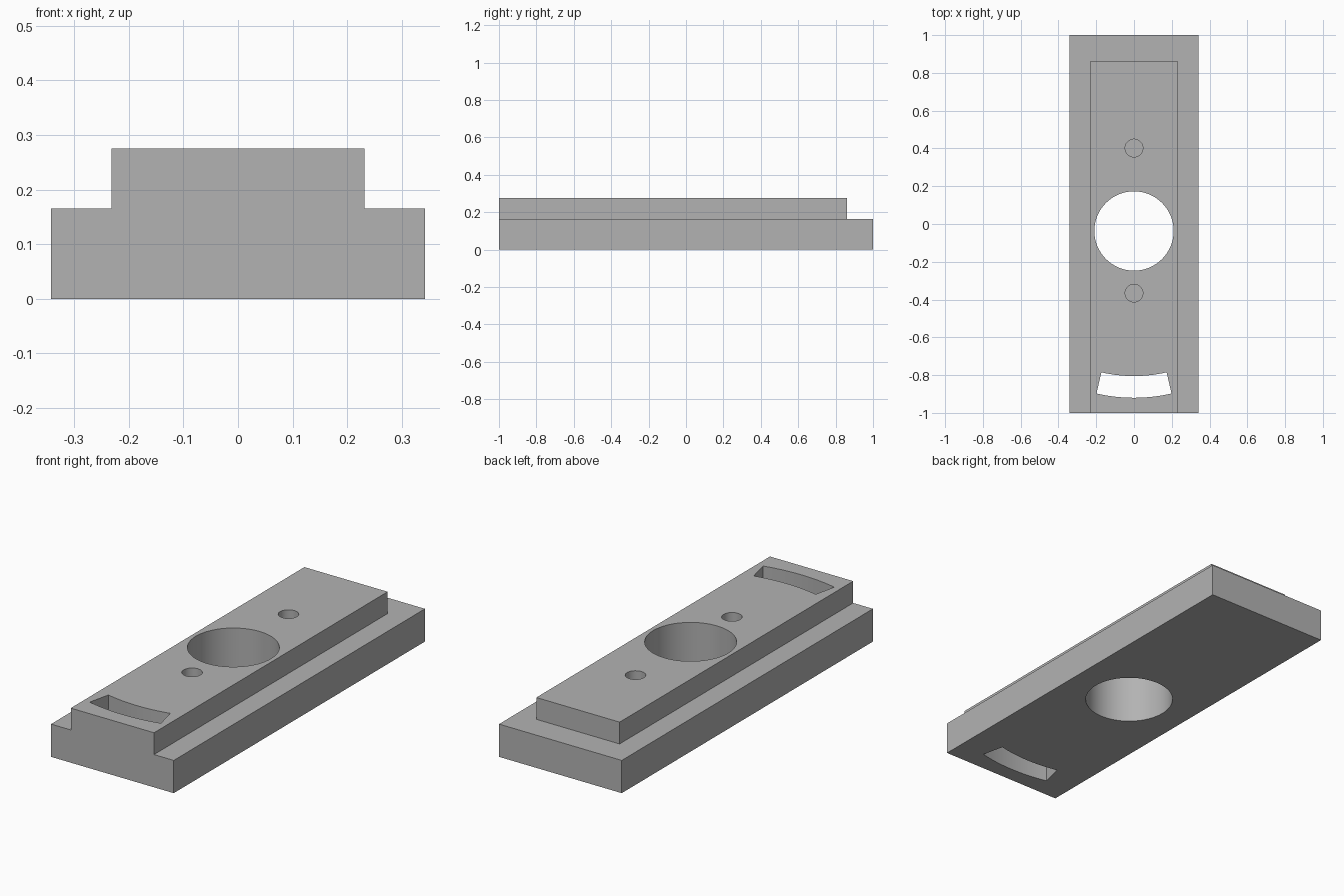
import bpy, bmesh, math

if "Cube" in bpy.data.objects:
    bpy.data.objects.remove(bpy.data.objects["Cube"], do_unlink=True)

HALF_W, RAIL_W = 0.342, 0.232      # half widths of base and raised rail
BASE_H, TOP_H = 0.165, 0.275
RAIL_END = 0.86
BORE_Y = -0.037

grey = bpy.data.materials.new("plain grey")
grey.use_nodes = True
grey.diffuse_color = (0.45, 0.45, 0.45, 1)
grey.node_tree.nodes["Principled BSDF"].inputs["Base Color"].default_value = (0.45, 0.45, 0.45, 1)


def prism(name, points, direction):
    """Extrude a closed outline of 3D points along a direction."""
    bm = bmesh.new()
    face = bm.faces.new([bm.verts.new(p) for p in points])
    grown = bmesh.ops.extrude_face_region(bm, geom=[face])
    verts = [v for v in grown["geom"] if isinstance(v, bmesh.types.BMVert)]
    bmesh.ops.translate(bm, verts=verts, vec=direction)
    bmesh.ops.recalc_face_normals(bm, faces=bm.faces[:])
    mesh = bpy.data.meshes.new(name)
    bm.to_mesh(mesh)
    bm.free()
    mesh.materials.append(grey)
    obj = bpy.data.objects.new(name, mesh)
    bpy.context.collection.objects.link(obj)
    return obj


def arc(radius, start, end, steps, y, z):
    """Points on an arc about (0, y), with angles measured from -y."""
    angles = [start + (end - start) * i / steps for i in range(steps + 1)]
    return [(radius * math.sin(a), y - radius * math.cos(a), z) for a in angles]


def round_cutter(name, radius, y, bottom):
    outline = arc(radius, 0, math.tau, 64, y, bottom)[:-1]
    return prism(name, outline, (0, 0, 1))


# Stepped plate: symmetrical cross-section run along the length
right = [(HALF_W, 0), (HALF_W, BASE_H), (RAIL_W, BASE_H), (RAIL_W, TOP_H)]
section = right + [(-x, z) for x, z in reversed(right)]
plate = prism("stepped_plate", [(x, -1, z) for x, z in section], (0, 2, 0))

# Rear ledge where the rail stops short
ledge = prism("ledge_cutter", [(-1, RAIL_END, BASE_H), (1, RAIL_END, BASE_H),
                               (1, 2, BASE_H), (-1, 2, BASE_H)], (0, 0, 1))

# Through bore and two blind screw holes
cutters = [ledge,
           round_cutter("bore_cutter", 0.21, BORE_Y, -0.5),
           round_cutter("front_hole_cutter", 0.047, -0.366, BASE_H - 0.055),
           round_cutter("rear_hole_cutter", 0.047, 0.402, BASE_H - 0.055)]

# Curved slot concentric with the bore
sweep = math.radians(13)
slot = (arc(0.883, -sweep, sweep, 16, BORE_Y, -0.5)
        + arc(0.768, sweep, -sweep, 16, BORE_Y, -0.5))
cutters.append(prism("slot_cutter", slot, (0, 0, 1)))

bpy.ops.object.select_all(action="DESELECT")
bpy.context.view_layer.objects.active = plate
plate.select_set(True)
for cutter in cutters:
    cutter.hide_render = True
    cut = plate.modifiers.new(cutter.name, "BOOLEAN")
    cut.operation, cut.solver, cut.object = "DIFFERENCE", "EXACT", cutter
    bpy.ops.object.modifier_apply(modifier=cut.name)
    bpy.data.objects.remove(cutter, do_unlink=True)

bpy.ops.object.shade_smooth_by_angle(angle=math.radians(30))
